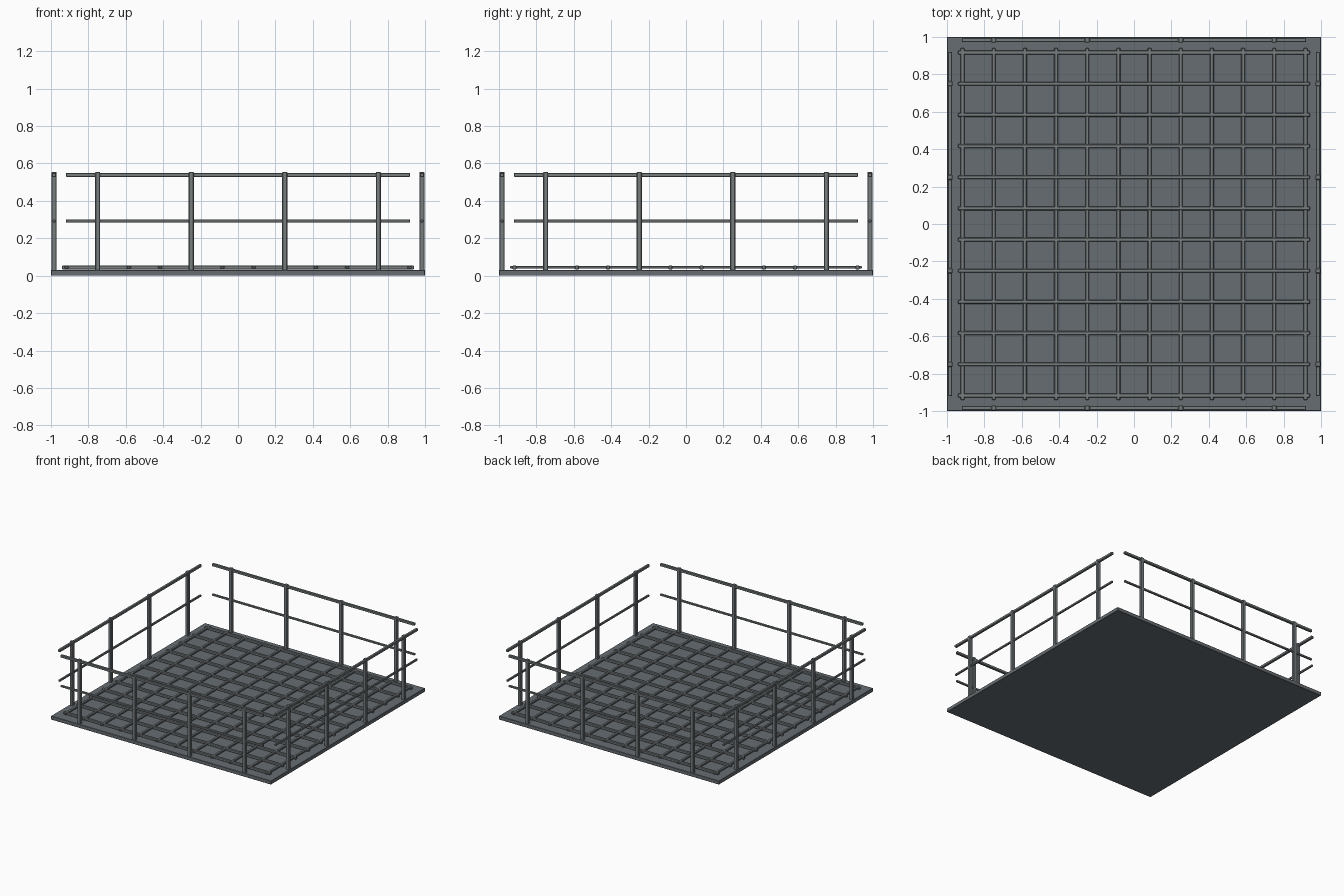
import bpy

if "Cube" in bpy.data.objects:
    bpy.data.objects.remove(bpy.data.objects["Cube"])

def material(name, color):
    m = bpy.data.materials.new(name)
    m.diffuse_color = (*color, 1)
    m.use_nodes = True
    m.node_tree.nodes["Principled BSDF"].inputs["Base Color"].default_value = m.diffuse_color
    return m

PLATE = material("dark_steel", (0.135, 0.153, 0.168))
BAR = material("worn_steel", (0.185, 0.205, 0.213))

def box(name, center, size, mat, bevel):
    bpy.ops.mesh.primitive_cube_add(size=1, location=center)
    o = bpy.context.object
    o.name = name
    o.scale = size
    bpy.ops.object.transform_apply(location=False, rotation=False, scale=True)
    o.data.materials.append(mat)
    m = o.modifiers.new("edge_bevel", 'BEVEL')
    m.width = bevel
    m.segments = 1
    return o

def along(axis, run, side, z):
    # place a point by distance along an edge and distance across it
    return (run, side, z) if axis == 'x' else (side, run, z)

# floor plate
box("floor_plate", (0, 0, 0.015), (2, 2, 0.03), PLATE, 0.002)

# raised tread grid, twelve bars each way
for i in range(12):
    p = (i + 0.5) / 6 - 1
    box("tread_bar_x", (0, p, 0.044), (1.88, 0.02, 0.02), BAR, 0.003)
    box("tread_bar_y", (p, 0, 0.045), (0.02, 1.88, 0.015), BAR, 0.003)

# guard rails on all four sides
for axis in 'xy':
    for s in (-1, 1):
        side = s * 0.983
        for p in (-0.75, -0.25, 0.25, 0.75):
            box("rail_post", along(axis, p, side, 0.29), (0.027, 0.027, 0.53), BAR, 0.003)
        box("top_rail", along(axis, 0, side, 0.539), along(axis, 1.84, 0.021, 0.021), BAR, 0.003)
        box("middle_rail", along(axis, 0, side, 0.292), along(axis, 1.84, 0.015, 0.015), BAR, 0.002)
